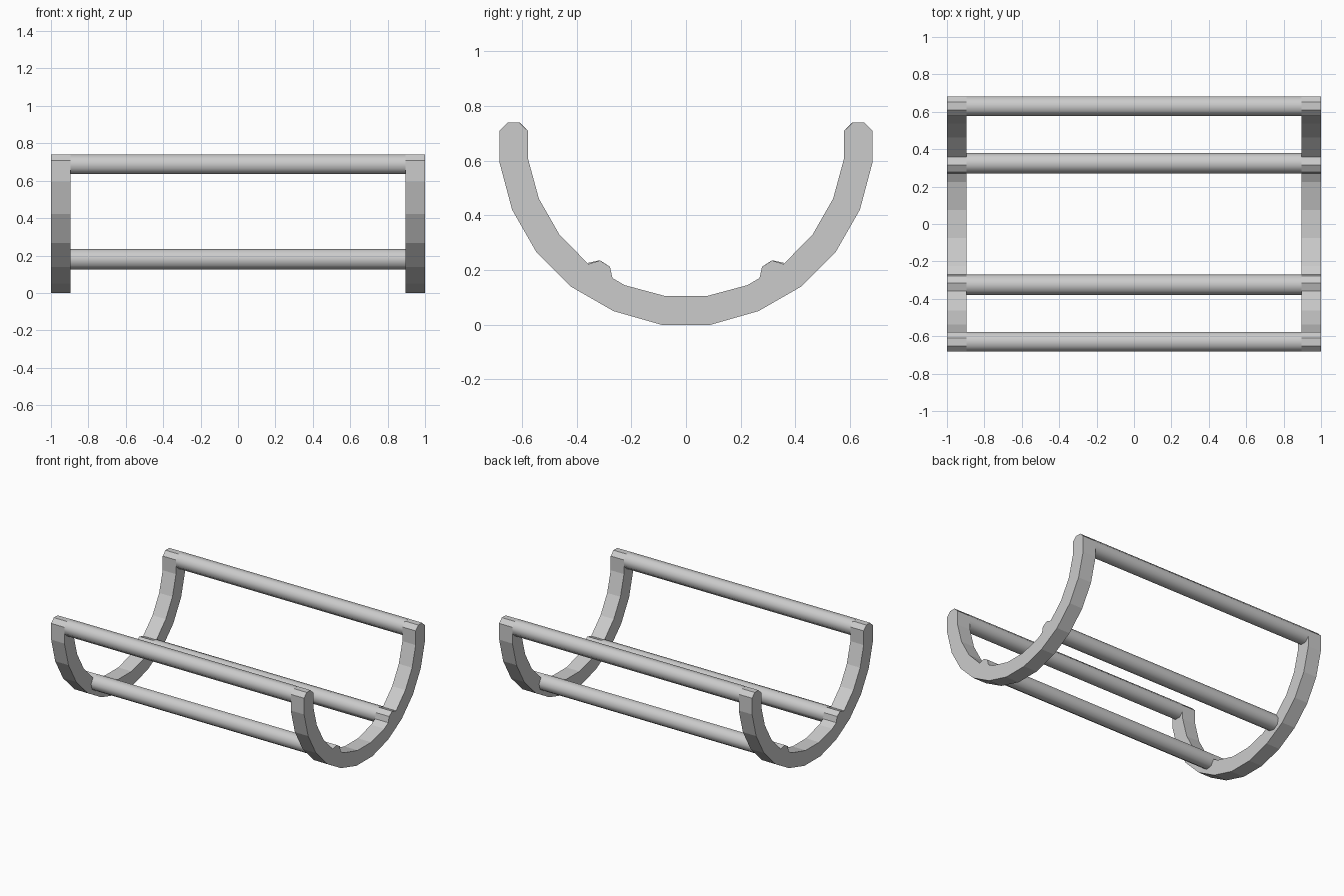
import bpy, bmesh, math

if "Cube" in bpy.data.objects:
    bpy.data.objects.remove(bpy.data.objects["Cube"])

INNER, OUTER = 0.895, 1.0
R = 0.0568  # bar radius, corner to centre

# Half of the curved rib outline (y, z): outside edge upward, octagonal tip,
# then inside edge downward with the bump that seats the lower rod
HALF = [(0.09, 0), (0.265, 0.05), (0.42, 0.139), (0.548, 0.267), (0.636, 0.421),
        (0.682, 0.593), (0.682, 0.709), (0.652, 0.739), (0.609, 0.739),
        (0.578, 0.709), (0.578, 0.608), (0.538, 0.461), (0.463, 0.33),
        (0.357, 0.222), (0.315, 0.235), (0.278, 0.212), (0.269, 0.171),
        (0.225, 0.145), (0.076, 0.105)]


def finish(bm, name, angle=None):
    bmesh.ops.recalc_face_normals(bm, faces=bm.faces)
    mesh = bpy.data.meshes.new(name)
    bm.to_mesh(mesh)
    bm.free()
    obj = bpy.data.objects.new(name, mesh)
    bpy.context.collection.objects.link(obj)
    if angle:
        bpy.ops.object.select_all(action='DESELECT')
        obj.select_set(True)
        bpy.context.view_layer.objects.active = obj
        bpy.ops.object.shade_smooth_by_angle(angle=math.radians(angle))
    return obj


def prism(name, outline, x0, x1, angle=None):
    """Extrude a closed (y, z) outline along x."""
    bm = bmesh.new()
    face = bm.faces.new([bm.verts.new((x0, y, z)) for y, z in outline])
    ext = bmesh.ops.extrude_face_region(bm, geom=[face])
    verts = [g for g in ext['geom'] if isinstance(g, bmesh.types.BMVert)]
    bmesh.ops.translate(bm, verts=verts, vec=(x1 - x0, 0, 0))
    return finish(bm, name, angle)


def octagon(side, y, z, phase):
    angles = [math.radians(phase + 45 * i) for i in range(8)]
    return [(side * (y + R * math.cos(a)), z + R * math.sin(a)) for a in angles]


# Curved end ribs
rib = HALF + [(-y, z) for y, z in reversed(HALF)]
prism("left_rib", rib, -OUTER, -INNER)
prism("right_rib", rib, INNER, OUTER)

# Long octagonal bars, smooth shaded
for side, label in ((-1, "front"), (1, "back")):
    prism(label + "_top_rail", octagon(side, 0.630, 0.687, 22.5), -INNER, INNER, 50)
    prism(label + "_lower_rod", octagon(side, 0.325, 0.180, 10), -INNER, INNER, 50)
